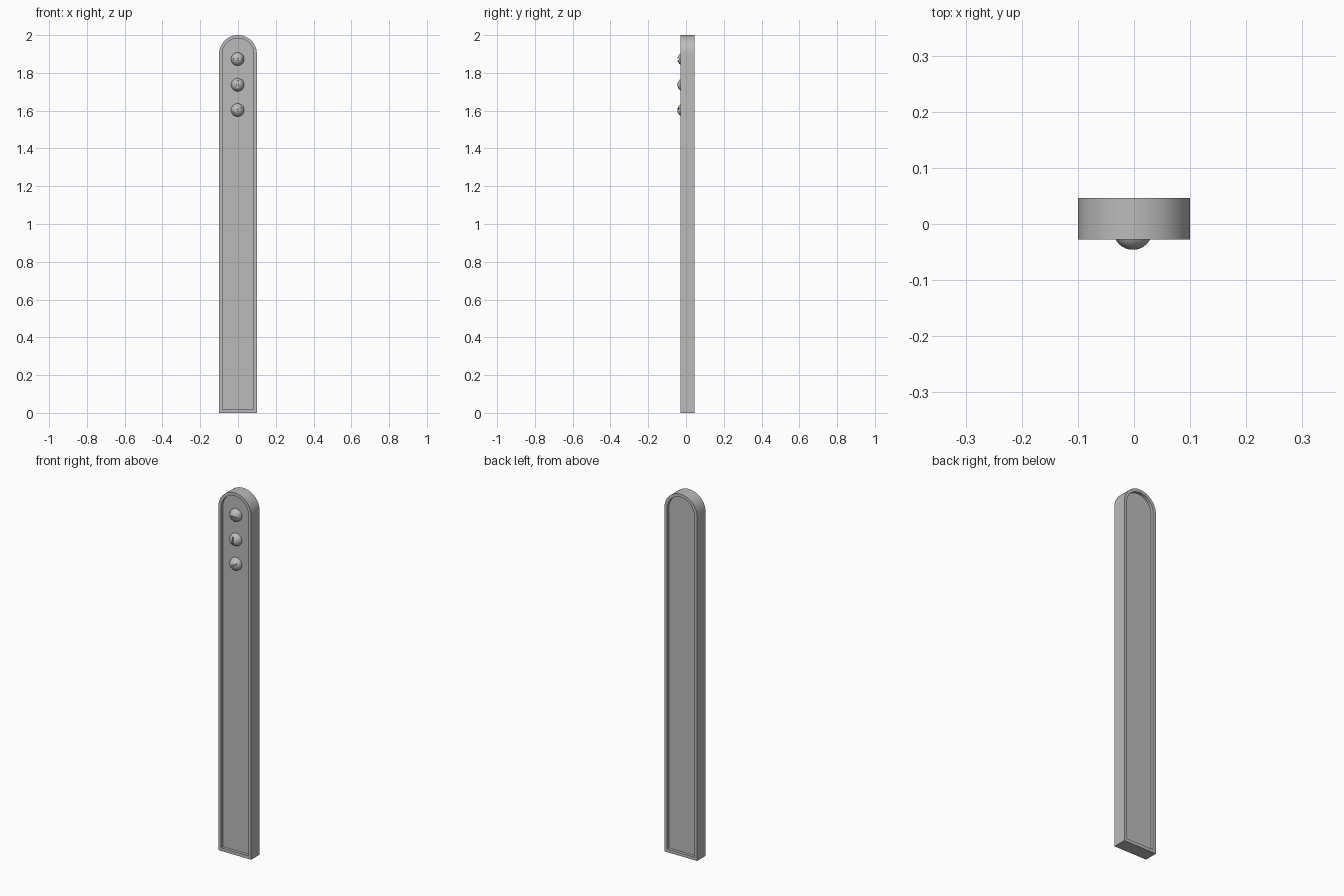
import bpy, bmesh, math
from mathutils import Matrix, Vector

if "Cube" in bpy.data.objects:
    bpy.data.objects.remove(bpy.data.objects["Cube"])

grey = bpy.data.materials.new("plain grey")
grey.use_nodes = True
grey.diffuse_color = (0.5, 0.5, 0.5, 1)
grey.node_tree.nodes["Principled BSDF"].inputs["Base Color"].default_value = grey.diffuse_color

HALF, RIM, DEPTH = 0.1, 0.017, 0.016
FRONT, BACK = -0.028, 0.046


def add_object(name, bm):
    bmesh.ops.recalc_face_normals(bm, faces=bm.faces)
    mesh = bpy.data.meshes.new(name)
    bm.to_mesh(mesh)
    bm.free()
    mesh.materials.append(grey)
    obj = bpy.data.objects.new(name, mesh)
    bpy.context.collection.objects.link(obj)
    return obj


def smooth(obj):
    bpy.ops.object.select_all(action='DESELECT')
    obj.select_set(True)
    bpy.context.view_layer.objects.active = obj
    bpy.ops.object.shade_smooth_by_angle(angle=math.radians(35))


def arch_loop(bm, inset, y, steps=32):
    """Round-topped outline, shrunk by inset, at depth y."""
    r = HALF - inset
    pts = [(-r, inset), (r, inset)]
    for i in range(steps + 1):
        a = math.pi * i / steps
        pts.append((r * math.cos(a), 2 - HALF + r * math.sin(a)))
    return [bm.verts.new((x, y, z)) for x, z in pts]


# Body: arched slab with a raised rim around a sunken panel on both sides
bm = bmesh.new()
loops = [arch_loop(bm, inset, y) for inset, y in (
    (RIM, FRONT + DEPTH), (RIM, FRONT), (0, FRONT),
    (0, BACK), (RIM, BACK), (RIM, BACK - DEPTH))]
for a, b in zip(loops, loops[1:]):
    for i in range(len(a)):
        j = (i + 1) % len(a)
        bm.faces.new((a[i], a[j], b[j], b[i]))
bm.faces.new(loops[0])
bm.faces.new(loops[-1])
smooth(add_object("arched_body", bm))

# Screws: domed heads, each with a slot turned to its own angle
RADIUS, CENTRE_Y = 0.035, -0.011
for label, z, angle in (("top", 1.873, 0), ("middle", 1.737, 90), ("bottom", 1.603, 30)):
    place = Matrix.Translation((-0.002, CENTRE_Y, z))
    bm = bmesh.new()
    bmesh.ops.create_uvsphere(bm, u_segments=32, v_segments=16, radius=RADIUS,
                              matrix=place @ Matrix.Rotation(math.pi / 2, 4, 'X'))
    head = add_object(label + "_screw_head", bm)

    bm = bmesh.new()
    turn = Matrix.Rotation(math.radians(-angle), 4, 'Y')
    size = Matrix.Diagonal(Vector((0.1, 0.02, 0.008, 1)))
    bmesh.ops.create_cube(bm, size=1, matrix=place @ turn @ Matrix.Translation((0, -0.036, 0)) @ size)
    cutter = add_object(label + "_slot_cutter", bm)
    cutter.hide_render = True
    cutter.hide_set(True)

    smooth(head)
    cut = head.modifiers.new("slot", 'BOOLEAN')
    cut.operation = 'DIFFERENCE'
    cut.solver = 'EXACT'
    cut.object = cutter
